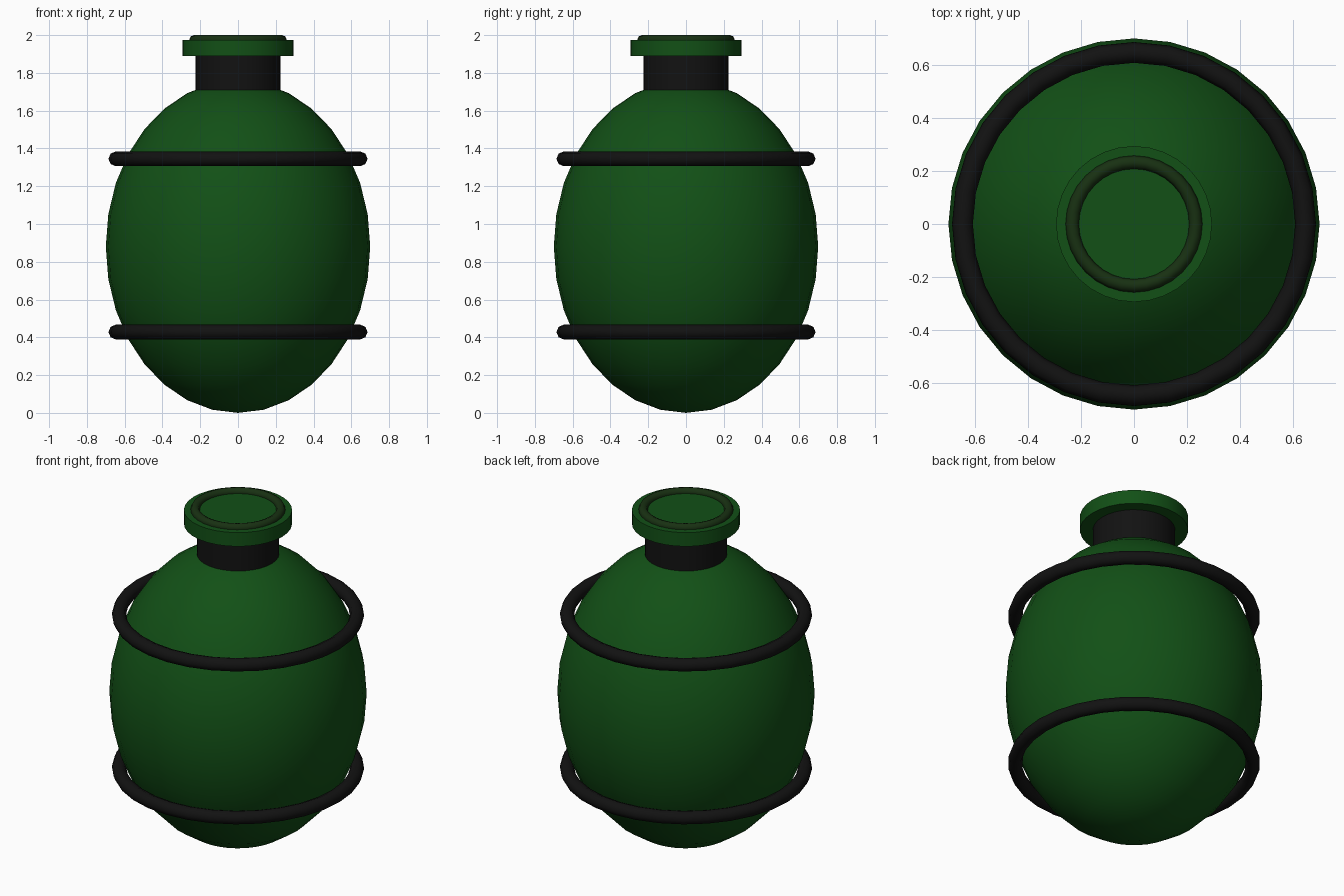
import bpy
from math import radians

if "Cube" in bpy.data.objects:
    bpy.data.objects.remove(bpy.data.objects["Cube"])


def material(name, rgb):
    m = bpy.data.materials.new(name)
    m.diffuse_color = (*rgb, 1)
    m.use_nodes = True
    m.node_tree.nodes["Principled BSDF"].inputs["Base Color"].default_value = m.diffuse_color
    return m


GREEN = material("green", (0.006, 0.08, 0.008))
DARK_GREEN = material("dark_green", (0.009, 0.03, 0.006))
BLACK = material("black", (0.006, 0.006, 0.006))


def finish(name, mat, angle=40):
    ob = bpy.context.object
    ob.name = name
    ob.data.materials.append(mat)
    bpy.ops.object.transform_apply(location=False, rotation=False, scale=True)
    bpy.ops.object.shade_smooth_by_angle(angle=radians(angle))
    return ob


def cylinder(name, radius, z0, z1, mat):
    bpy.ops.mesh.primitive_cylinder_add(
        vertices=32, radius=radius, depth=z1 - z0, location=(0, 0, (z0 + z1) / 2))
    return finish(name, mat)


def ring(name, z, major, minor, mat):
    bpy.ops.mesh.primitive_torus_add(
        major_radius=major, minor_radius=minor, major_segments=32,
        minor_segments=8, location=(0, 0, z))
    return finish(name, mat, 60)


# Egg-shaped body
bpy.ops.mesh.primitive_uv_sphere_add(segments=32, ring_count=16, radius=1, location=(0, 0, 0.88))
bpy.context.object.scale = (0.7, 0.7, 0.88)
finish("body", GREEN)

# Two bands that stand slightly off the body
for label, z in (("lower", 0.428), ("upper", 1.345)):
    ring(label + "_band", z, 0.647, 0.039, BLACK)

# Neck, cap and the half-sunk rim on the cap
cylinder("neck", 0.224, 1.67, 1.90, BLACK)
cylinder("cap", 0.294, 1.89, 1.973, GREEN)
ring("cap_rim", 1.975, 0.233, 0.025, DARK_GREEN)
